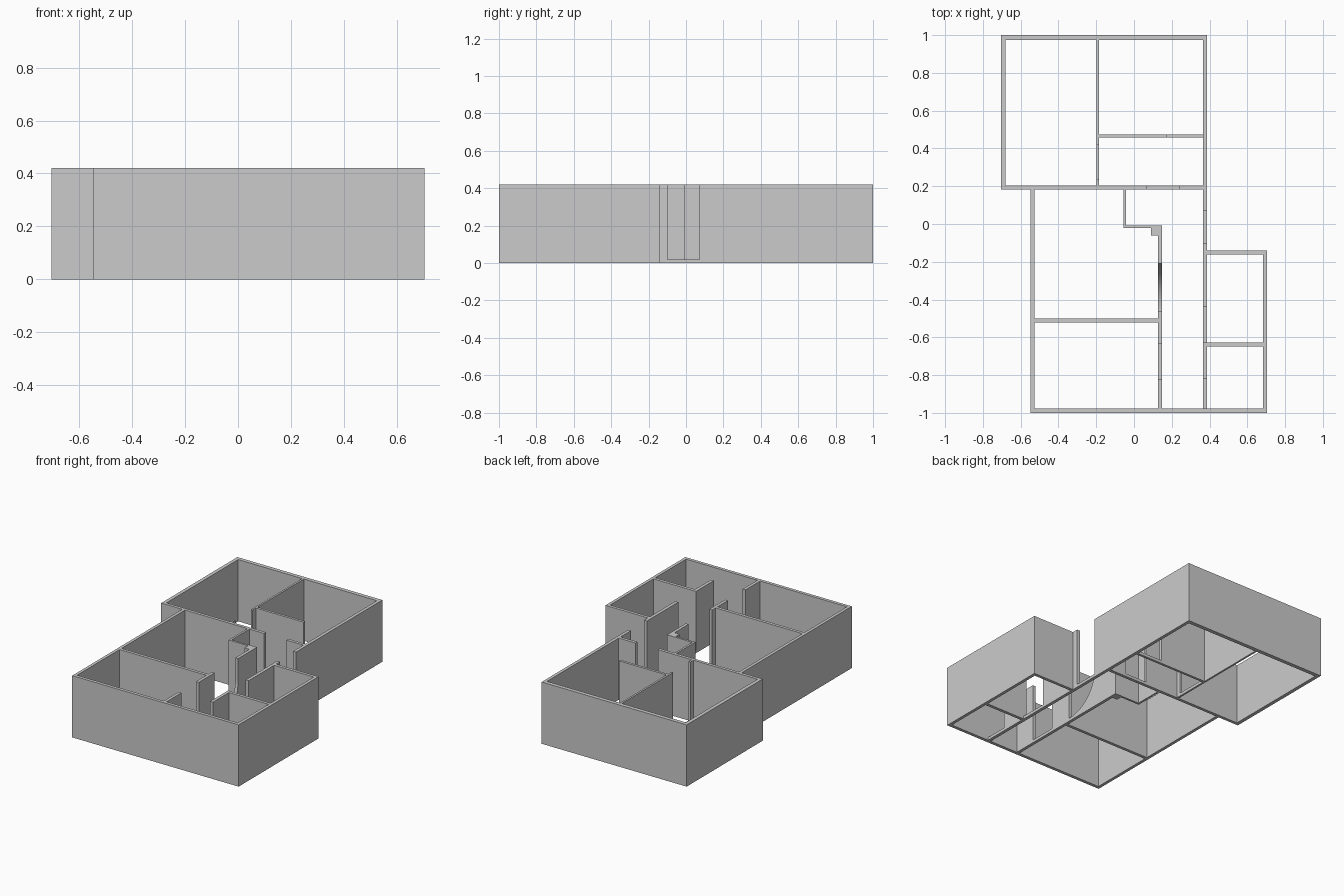
import bpy, bmesh, math

if "Cube" in bpy.data.objects:
    bpy.data.objects.remove(bpy.data.objects["Cube"])

H, SILL = 0.42, 0.02          # wall height, door threshold height


def wall(name, axis, start, end, lo, hi, doors=(), curved=None):
    """Wall along 'x' or 'y', filling lo..hi across; doors are notches down to the sill."""
    pts = [(end, 0), (start, 0)]
    at_start = bool(doors) and doors[0][0] <= start
    if not at_start:
        pts.append((start, H))
    for a, b in doors:
        if a > start:
            pts.append((a, H))
        pts.append((a, SILL))
        if (a, b) == curved:
            # quarter-round sweep up the far side of the opening
            r, n = b - a, 24
            pts += [(a + r * math.sin(math.pi / 2 * i / n),
                     SILL + r - r * math.cos(math.pi / 2 * i / n)) for i in range(1, n + 1)]
        else:
            pts.append((b, SILL))
        if b < end:
            pts.append((b, H))
    if not doors or doors[-1][1] < end:
        pts.append((end, H))

    bm = bmesh.new()
    place = (lambda u, z: (u, lo, z)) if axis == 'x' else (lambda u, z: (lo, u, z))
    face = bm.faces.new([bm.verts.new(place(u, z)) for u, z in pts])
    ext = bmesh.ops.extrude_face_region(bm, geom=[face])
    d = (0, hi - lo, 0) if axis == 'x' else (hi - lo, 0, 0)
    bmesh.ops.translate(bm, vec=d,
                        verts=[g for g in ext['geom'] if isinstance(g, bmesh.types.BMVert)])
    bmesh.ops.recalc_face_normals(bm, faces=bm.faces)
    me = bpy.data.meshes.new(name)
    bm.to_mesh(me)
    bm.free()
    ob = bpy.data.objects.new(name, me)
    bpy.context.collection.objects.link(ob)
    return ob


# Outer walls of the back block
wall("back_wall", 'x', -0.705, 0.386, 0.973, 1.0)
wall("back_left_wall", 'y', 0.203, 0.973, -0.705, -0.68)
wall("middle_cross_wall", 'x', -0.705, 0.364, 0.182, 0.203, [(0.07, 0.238)])

# Long right wall with the entrance and two small-room doors
wall("long_right_wall", 'y', -0.978, 0.973, 0.364, 0.386,
     [(-0.978, -0.82), (-0.627, -0.437), (-0.10, 0.072)])

# Partitions of the back block
wall("back_partition", 'y', 0.203, 0.973, -0.198, -0.185, [(0.235, 0.42)])
wall("back_cross_partition", 'x', -0.185, 0.364, 0.457, 0.474, [(0.172, 0.364)])

# Outer walls of the front block
wall("front_wall", 'x', -0.547, 0.705, -1.0, -0.978)
wall("front_left_wall", 'y', -0.978, 0.182, -0.547, -0.526)

# Right side rooms
wall("side_room_back_wall", 'x', 0.386, 0.705, -0.162, -0.141)
wall("side_room_right_wall", 'y', -0.978, -0.162, 0.684, 0.705)
wall("side_room_divider", 'x', 0.386, 0.684, -0.648, -0.627)

# Hall wall with a door and the opening with a rounded lower corner
arch = (-0.463, -0.21)
wall("hall_wall", 'y', -0.978, -0.021, 0.127, 0.148, [(-0.82, -0.632), arch], curved=arch)
wall("front_room_divider", 'x', -0.526, 0.127, -0.521, -0.5)

# Stepped nook between the hall and the large room
wall("nook_side_wall", 'y', -0.021, 0.182, -0.056, -0.042)
wall("nook_front_wall", 'x', -0.042, 0.148, -0.021, -0.007)
wall("nook_pillar", 'x', 0.09, 0.127, -0.06, -0.021)
